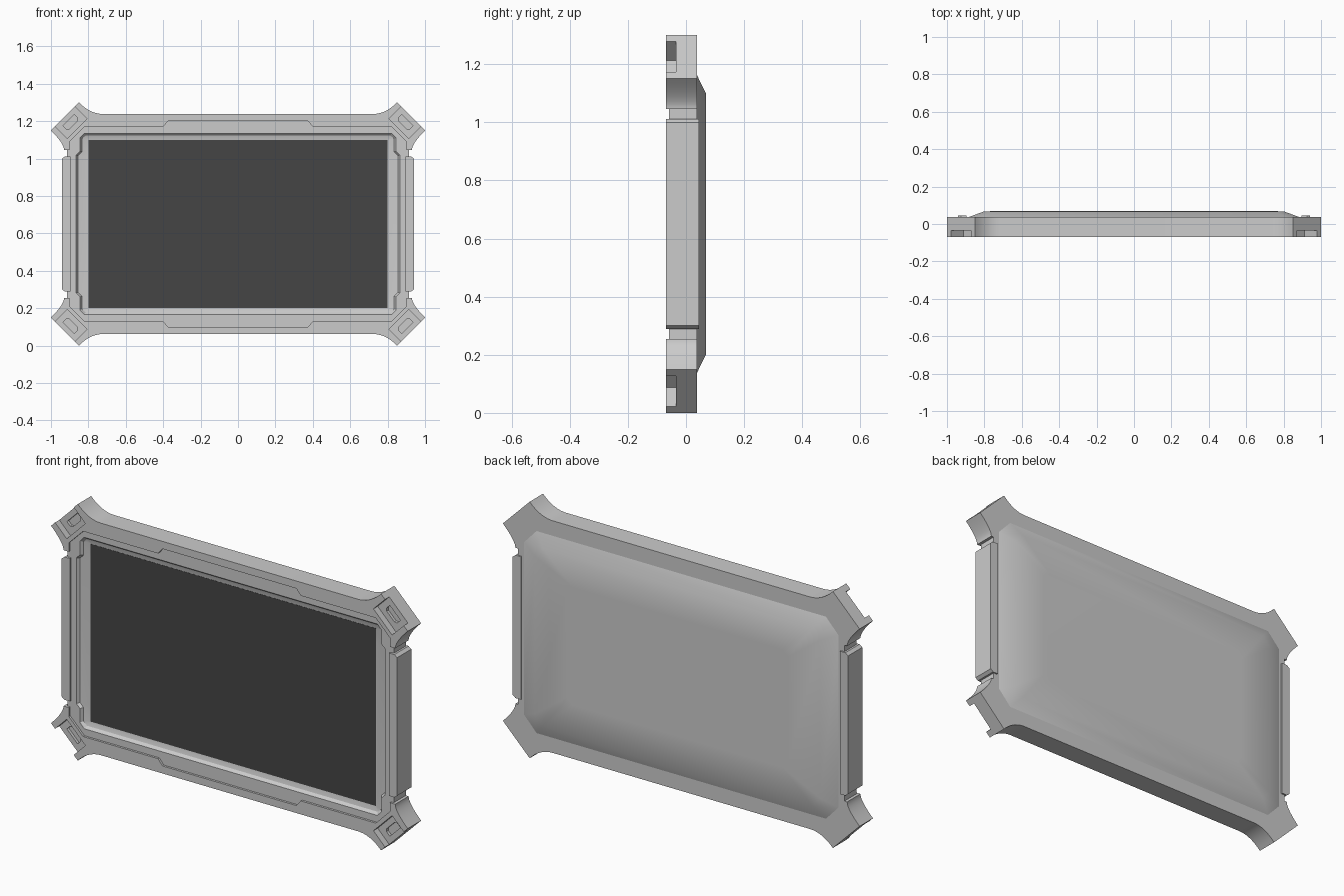
import bpy, bmesh
from mathutils import Vector
from math import radians, sqrt

if "Cube" in bpy.data.objects:
    bpy.data.objects.remove(bpy.data.objects["Cube"])

CZ = 0.65                                   # centre height of the panel
FRONT, FACE, BACK = -0.069, -0.058, 0.038   # main depth levels


def sym4(quarter):
    """Mirror a first-quadrant outline (running from +x to +z) to all four."""
    out = []
    for sx, sz, rev in ((1, 1, 0), (-1, 1, 1), (-1, -1, 0), (1, -1, 1)):
        pts = [(sx * x, sz * z) for x, z in quarter]
        out += pts[::-1] if rev else pts
    return out


def bezier(a, b, c, n=9):
    a, b, c = Vector(a), Vector(b), Vector(c)
    return [tuple(a * (1 - t) ** 2 + b * 2 * t * (1 - t) + c * t * t)
            for t in (i / n for i in range(n + 1))]


def loft(bm, rings):
    """Closed solid through outlines given as (y, points)."""
    loops = [[bm.verts.new((x, y, z + CZ)) for x, z in pts] for y, pts in rings]
    n = len(loops[0])
    for a, b in zip(loops, loops[1:]):
        for i in range(n):
            j = (i + 1) % n
            bm.faces.new((a[i], a[j], b[j], b[i]))
    bm.faces.new(loops[0])
    bm.faces.new(loops[-1][::-1])


def make(name, solids, smooth=None):
    bm = bmesh.new()
    for rings in solids:
        loft(bm, rings)
    bmesh.ops.recalc_face_normals(bm, faces=bm.faces)
    me = bpy.data.meshes.new(name)
    bm.to_mesh(me)
    bm.free()
    ob = bpy.data.objects.new(name, me)
    bpy.context.collection.objects.link(ob)
    if smooth:
        shade(ob, smooth)
    return ob


def select(ob):
    bpy.ops.object.select_all(action='DESELECT')
    ob.select_set(True)
    bpy.context.view_layer.objects.active = ob


def shade(ob, angle):
    select(ob)
    bpy.ops.object.shade_smooth_by_angle(angle=radians(angle))


def cut(ob, cutters):
    select(ob)
    for c in cutters:
        m = ob.modifiers.new("cut", 'BOOLEAN')
        m.object, m.operation, m.solver = c, 'DIFFERENCE', 'EXACT'
        bpy.ops.object.modifier_apply(modifier=m.name)
    shade(ob, 25)


def prism(pts, y0, y1):
    return [(y0, pts), (y1, pts)]


# Corner outline: concave curves on both sides of a diagonal end
side_curve = bezier((0.93, 0.395), (0.93, 0.43), (1.0, 0.50))
top_curve = bezier((0.85, 0.65), (0.79, 0.588), (0.72, 0.588))
corner = side_curve + top_curve

# Cutters: screen opening, corner slots and the pockets in their floors
r0 = sym4([(0.865, 0.37), (0.845, 0.39), (0.845, 0.46), (0.822, 0.485)])
r1 = sym4([(0.855, 0.365), (0.835, 0.385), (0.835, 0.455), (0.815, 0.473)])
r2 = sym4([(0.804, 0.36), (0.803, 0.38), (0.802, 0.452), (0.80, 0.454)])
opening = make("opening_cutter", [[(-0.1, r0), (FACE, r0), (-0.045, r1), (-0.038, r2)]])


def diagonal(pts):
    """Points given as (outward, sideways) from the middle of a corner end."""
    s = 1 / sqrt(2)
    return [(0.925 + (d - w) * s, 0.575 + (d + w) * s) for d, w in pts]


def four(pts, y0, y1):
    return [prism([(sx * x, sz * z) for x, z in pts], y0, y1)
            for sx in (1, -1) for sz in (1, -1)]


slot = diagonal([(-0.092, -0.074), (0.05, -0.074), (0.05, 0.074), (-0.092, 0.074)])
pocket = diagonal([(-0.028, -0.042), (-0.028, 0.042), (-0.054, 0.042),
                   (-0.064, 0.030), (-0.064, -0.030), (-0.054, -0.042)])
slots = make("slot_cutter", four(slot, -0.1, -0.035))
pockets = make("pocket_cutter", four(pocket, -0.1, -0.02))

# Main frame plate
plate = make("frame_plate", [prism(sym4([(0.915, 0.395)] + corner), FACE, BACK)])
cut(plate, [opening, slots, pockets])

# Raised top and bottom trims, wrapping the corners
half = [(0.375, 0.55), (0.40, 0.52), (0.82, 0.52), (0.90, 0.44), (0.90, 0.395)] + corner
top = half + [(-x, z) for x, z in reversed(half)]
for name, s in (("top_trim", 1), ("bottom_trim", -1)):
    trim = make(name, [prism([(x, s * z) for x, z in top], FRONT, FACE)])
    cut(trim, [slots])

# Side grip bars
bar = [(0.895, 0.362), (0.925, 0.362), (0.94, 0.35)]
bar += [(x, -z) for x, z in reversed(bar)]
for name, s in (("right_grip", 1), ("left_grip", -1)):
    make(name, [prism([(s * x, z) for x, z in bar], FRONT, 0.045)])

# Softly domed back cover
back = make("back_cover", [[
    (BACK - 0.002, sym4([(0.886, 0.44), (0.815, 0.516)])),
    (0.068, sym4([(0.80, 0.40), (0.755, 0.45)])),
    (0.069, sym4([(0.62, 0.27), (0.59, 0.30)]))]], smooth=40)

# Dark display
screen = make("screen", [prism(sym4([(0.80, 0.45)]), -0.039, -0.03)])
mat = bpy.data.materials.new("dark_glass")
mat.diffuse_color = (0.06, 0.06, 0.06, 1)
mat.use_nodes = True
mat.node_tree.nodes["Principled BSDF"].inputs["Base Color"].default_value = mat.diffuse_color
screen.data.materials.append(mat)

for c in (opening, slots, pockets):
    bpy.data.objects.remove(c)
